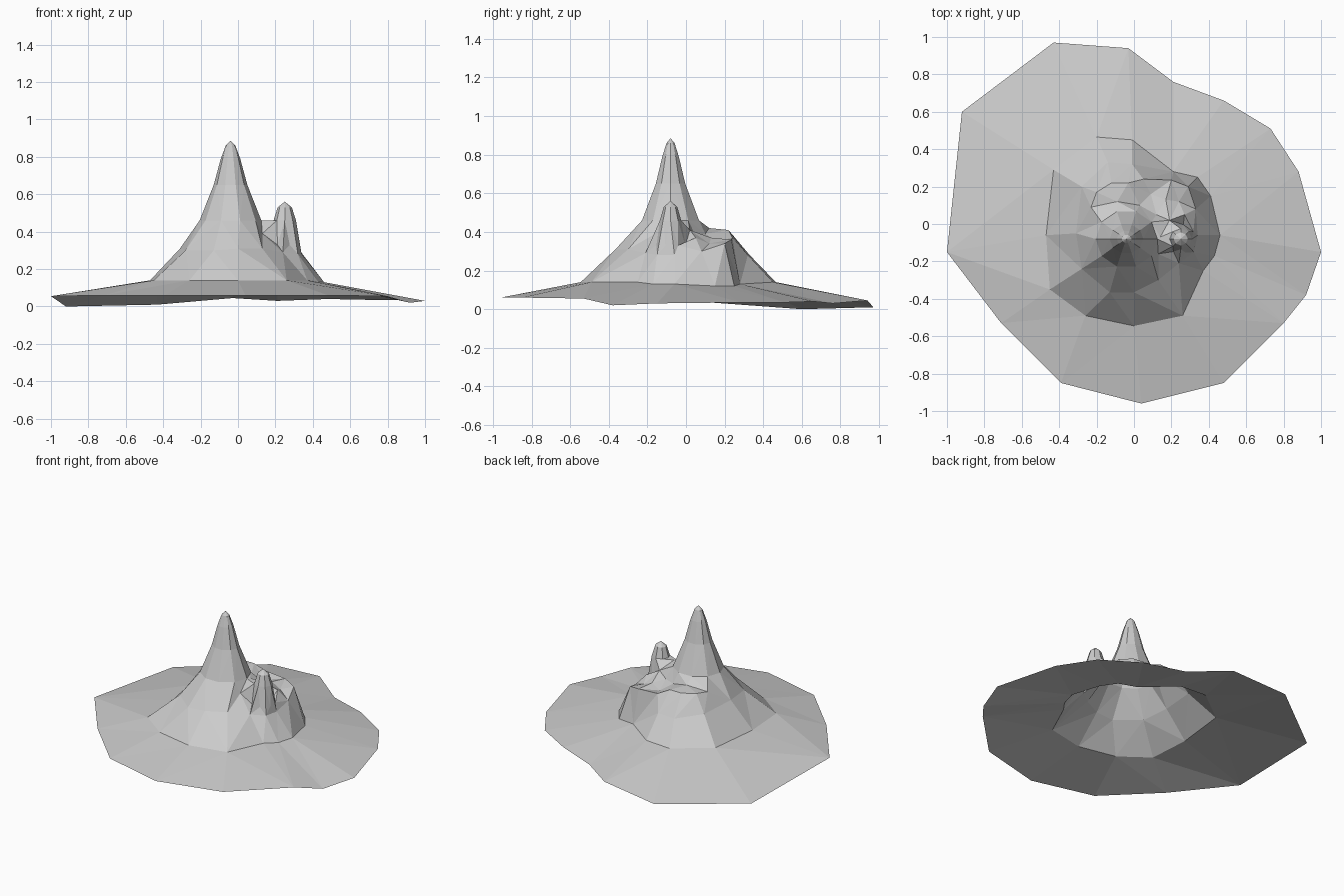
import bpy, math
from mathutils import Vector
from mathutils.geometry import delaunay_2d_cdt

points, edges = [], []


def loop(pts):
    """Closed contour kept as real edges in the terrain."""
    base, n = len(points), len(pts)
    points.extend(pts)
    edges.extend((base + i, base + (i + 1) % n) for i in range(n))


def summit(cx, cy, tiers, n):
    """Rings of a peak: (x radius, y radius, height, start deg, sweep deg)."""
    for rx, ry, z, start, sweep in tiers:
        count = n if sweep == 360 else max(2, round(n * sweep / 360) + 1)
        step = sweep / (n if sweep == 360 else count - 1)
        for i in range(count):
            a = math.radians(start + i * step)
            points.append((cx + rx * math.cos(a), cy + ry * math.sin(a), z))


# Outer edge of the low skirt
loop([(-.43, .97, .01), (-.92, .60, 0), (-1, -.15, .055), (-.71, -.53, .06),
      (-.39, -.85, .06), (.04, -.96, .06), (.48, -.85, .06), (.80, -.53, .055),
      (.92, -.38, .02), (1, -.15, .03), (.88, .28, .035), (.73, .51, .035),
      (.48, .66, .04), (.21, .76, .03), (-.03, .94, .045)])

# Foot of the mountain
loop([(-.20, .465, .14), (-.43, .29, .14), (-.47, -.06, .14), (-.45, -.35, .14),
      (-.26, -.49, .14), (0, -.545, .14), (.26, -.49, .14), (.37, -.25, .14),
      (.43, -.17, .13), (.46, -.06, .13), (.41, .15, .12), (.34, .25, .12),
      (.21, .28, .13), (-.01, .45, .14)])

# Shoulder, steep on the back right
loop([(-.14, .33, .28), (-.28, .20, .30), (-.31, -.05, .31), (-.28, -.24, .30),
      (-.13, -.365, .30), (0, -.365, .31), (.13, -.30, .31), (.24, -.21, .29),
      (.32, -.15, .28), (.34, -.06, .28), (.33, .08, .30), (.29, .20, .34),
      (.20, .235, .36), (.05, .24, .37), (-.01, .32, .28)])

# Back ledge, rocky plateau and saddle between the peaks
points.extend([(-.12, .22, .41), (-.03, .22, .41), (-.20, .17, .41),
               (-.23, .09, .40), (-.09, .12, .42), (.03, .10, .39),
               (.09, .16, .35), (.17, .13, .37), (.24, .12, .34),
               (.27, .05, .37), (.12, .05, .38), (.19, .02, .41),
               (.14, -.07, .46), (.13, -.16, .39)])

# Main peak and the smaller side peak
summit(-.04, -.08, [(.165, .155, .46, 0, 360), (.09, .08, .65, 0, 360),
                    (.052, .045, .79, 0, 360), (.026, .022, .86, 0, 360)], 10)
points.append((-.04, -.08, .885))
summit(.25, -.08, [(.078, .078, .33, -120, 200), (.06, .055, .46, 0, 360),
                   (.038, .035, .53, 0, 360)], 8)
points.append((.25, -.08, .56))

# One open faceted sheet
flat = [Vector(p[:2]) for p in points]
out, _, faces, source, _, _ = delaunay_2d_cdt(flat, edges, [], 1, 1e-5)
verts = [(v.x, v.y, points[s[0]][2] if s else .14) for v, s in zip(out, source)]
mesh = bpy.data.meshes.new("mountain")
mesh.from_pydata(verts, [], faces)
mesh.update()
obj = bpy.data.objects.new("mountain", mesh)
bpy.context.collection.objects.link(obj)
